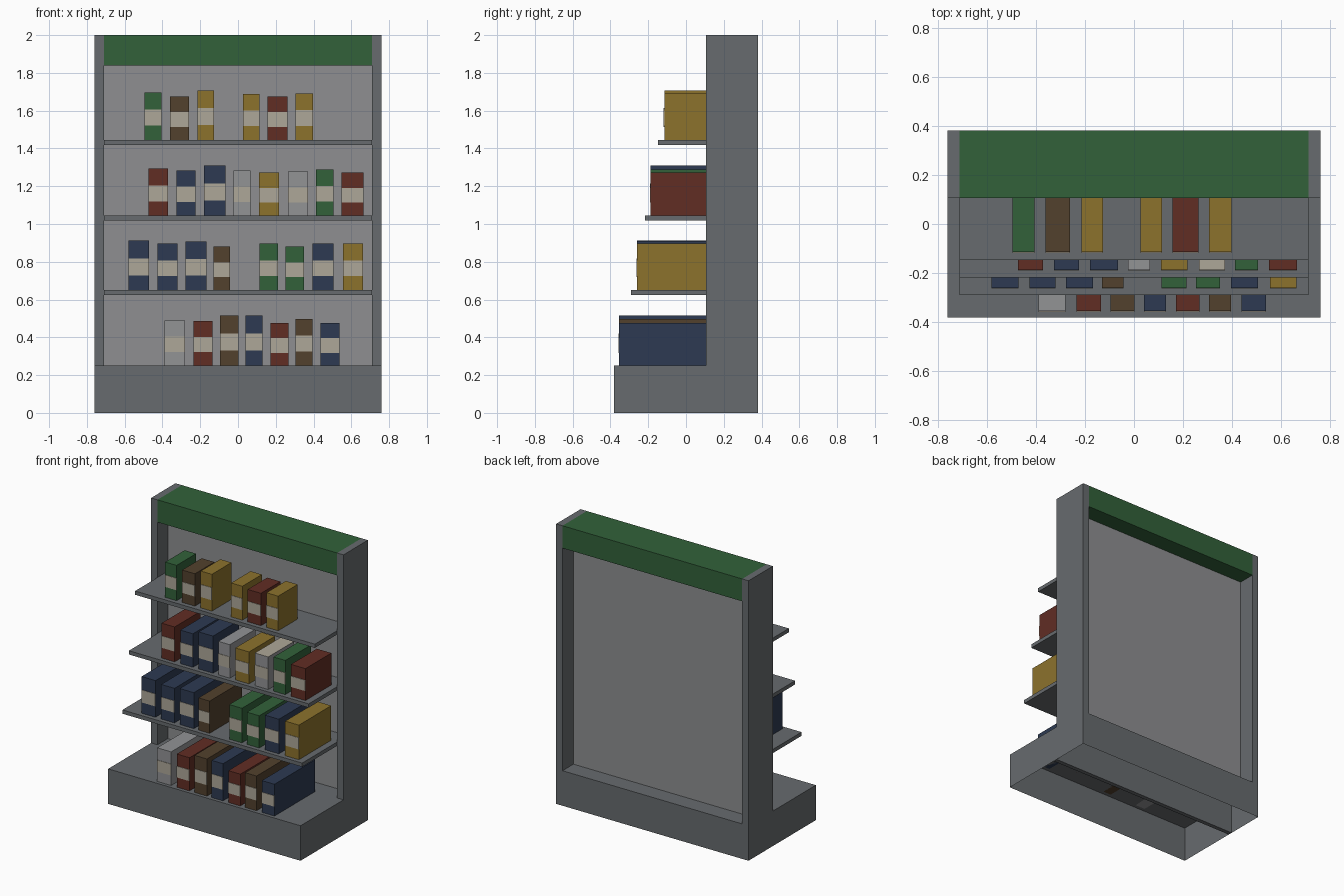
import bpy, bmesh

if "Cube" in bpy.data.objects:
    bpy.data.objects.remove(bpy.data.objects["Cube"])


def lin(c):
    c /= 255
    return c / 12.92 if c <= 0.04045 else ((c + 0.055) / 1.055) ** 2.4


PALETTE = {
    "frame_grey": (103, 107, 110),
    "panel_grey": (142, 143, 145),
    "green": (50, 97, 58),
    "red": (97, 45, 36),
    "blue": (45, 58, 82),
    "yellow": (140, 114, 44),
    "brown": (82, 65, 45),
    "light_grey": (146, 147, 149),
    "cream": (174, 167, 152),
}
MATS = {}
for name, rgb in PALETTE.items():
    m = bpy.data.materials.new(name)
    m.diffuse_color = (*[lin(c) for c in rgb], 1)
    m.use_nodes = True
    m.node_tree.nodes["Principled BSDF"].inputs["Base Color"].default_value = m.diffuse_color
    MATS[name] = m


def box(name, mat, x, y, z, open_bottom=False):
    """Box from (min, max) ranges on each axis."""
    bm = bmesh.new()
    bmesh.ops.create_cube(bm, size=1)
    for v in bm.verts:
        v.co = [r[0] if c < 0 else r[1] for c, r in zip(v.co, (x, y, z))]
    if open_bottom:
        bottom = [f for f in bm.faces if f.normal.z < -0.9]
        bmesh.ops.delete(bm, geom=bottom, context='FACES')
    me = bpy.data.meshes.new(name)
    bm.to_mesh(me)
    bm.free()
    me.materials.append(MATS[mat])
    ob = bpy.data.objects.new(name, me)
    bpy.context.collection.objects.link(ob)
    return ob


FACE = 0.105   # front plane of the upright frame
PANEL = 0.222  # front plane of the back panel

# Hollow base, open underneath, with an inner divider
box("base", "frame_grey", (-0.76, 0.76), (-0.38, 0.38), (0, 0.25), True)
box("base_divider", "frame_grey", (-0.76, 0.76), (0.075, FACE), (0, 0.25))

# Upright frame: two posts, green header, recessed back panel
for side, x in (("left", (-0.76, -0.71)), ("right", (0.71, 0.76))):
    box(side + "_post", "frame_grey", x, (FACE, 0.38), (0.25, 2), True)
box("header", "green", (-0.71, 0.71), (FACE, 0.38), (1.84, 2))
box("back_panel", "panel_grey", (-0.71, 0.71), (PANEL, 0.257), (0.25, 1.84))

# Shelves, getting shallower towards the top
for i, (y, z) in enumerate(((-0.29, 0.65), (-0.217, 1.045), (-0.147, 1.445))):
    box(f"shelf_{i + 1}", "frame_grey", (-0.71, 0.71), (y, PANEL), (z - 0.027, z))

# Cartons per level: (floor z, front y, [(colour, x min, x max, top z)])
LEVELS = [
    (0.25, -0.355, [
        ("light_grey", -0.39, -0.28, 0.49), ("red", -0.235, -0.135, 0.487),
        ("brown", -0.095, 0.003, 0.515), ("blue", 0.04, 0.13, 0.515),
        ("red", 0.172, 0.267, 0.477), ("brown", 0.305, 0.395, 0.498),
        ("blue", 0.437, 0.537, 0.477)]),
    (0.65, -0.26, [
        ("blue", -0.58, -0.47, 0.912), ("blue", -0.425, -0.32, 0.897),
        ("blue", -0.278, -0.167, 0.907), ("brown", -0.13, -0.042, 0.88),
        ("green", 0.113, 0.213, 0.897), ("green", 0.252, 0.35, 0.88),
        ("blue", 0.395, 0.505, 0.897), ("yellow", 0.555, 0.663, 0.897)]),
    (1.045, -0.187, [
        ("red", -0.473, -0.37, 1.294), ("blue", -0.325, -0.225, 1.284),
        ("blue", -0.18, -0.066, 1.31), ("light_grey", -0.024, 0.066, 1.284),
        ("yellow", 0.11, 0.218, 1.273), ("light_grey", 0.264, 0.37, 1.278),
        ("green", 0.412, 0.505, 1.289), ("red", 0.549, 0.664, 1.273)]),
    (1.445, -0.115, [
        ("green", -0.495, -0.405, 1.697), ("brown", -0.361, -0.26, 1.676),
        ("yellow", -0.214, -0.126, 1.708), ("yellow", 0.026, 0.115, 1.687),
        ("red", 0.157, 0.262, 1.676), ("yellow", 0.305, 0.398, 1.692)]),
]
for li, (floor, front, row) in enumerate(LEVELS):
    for i, (mat, x0, x1, top) in enumerate(row):
        tag = f"{li + 1}_{i + 1}"
        ob = box("carton_" + tag, mat, (x0, x1), (front, FACE), (floor, top))
        h = top - floor
        # Thin cream label on the front face
        box("label_" + tag, "cream", (x0, x1), (front - 0.003, front),
            (floor + 0.3 * h, floor + 0.64 * h))
        # One pale carton has a cream lid
        if (li, i) == (2, 5):
            ob.data.materials.append(MATS["cream"])
            for p in ob.data.polygons:
                p.material_index = int(p.normal.z > 0.9)
